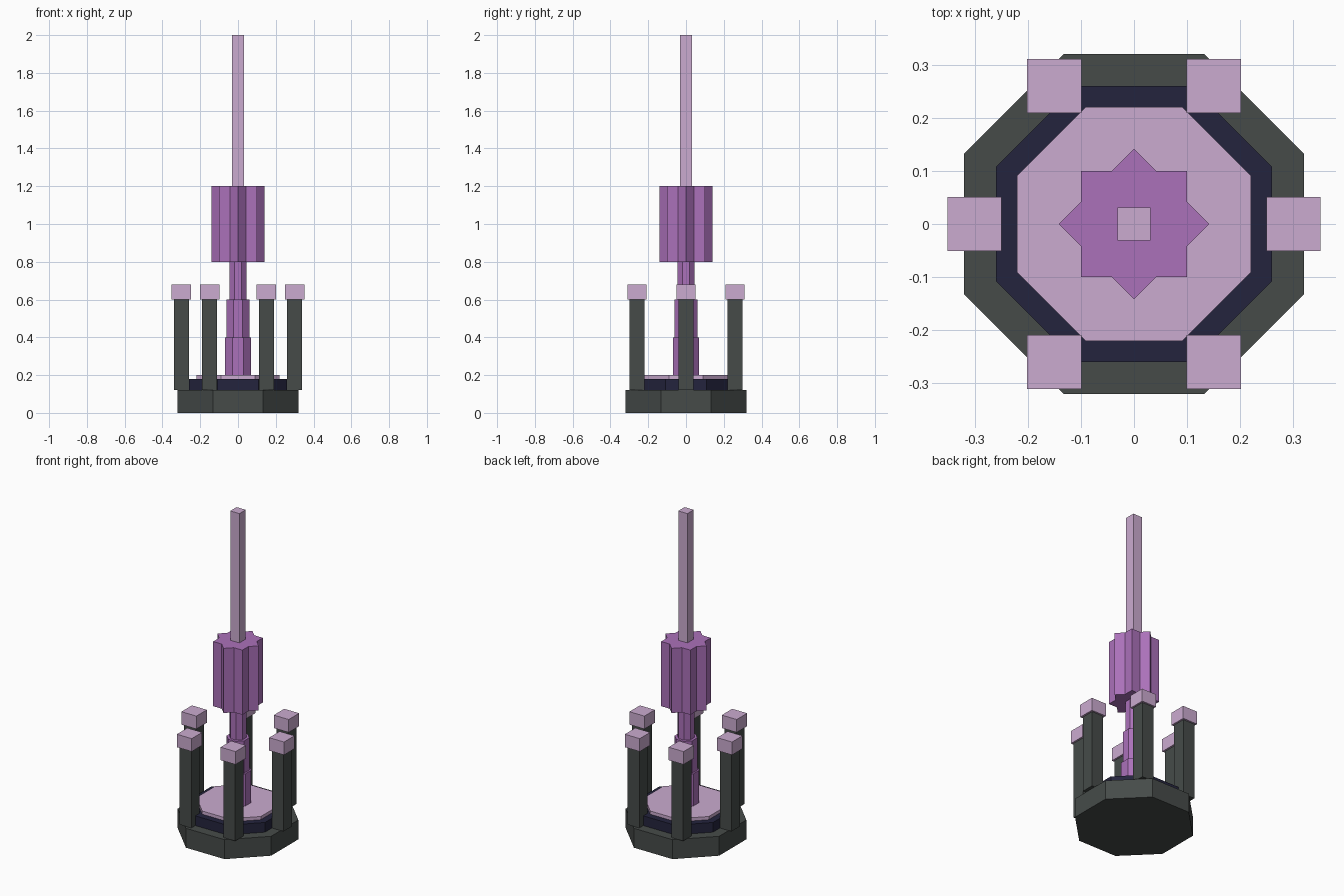
import bpy
import bmesh
from math import cos, sin, pi, radians

cube = bpy.data.objects.get("Cube")
if cube:
    bpy.data.objects.remove(cube, do_unlink=True)


def material(name, hex_code):
    """Flat material from an sRGB hex colour, stored as linear values."""
    srgb = [int(hex_code[i:i + 2], 16) / 255 for i in (0, 2, 4)]
    rgba = [((c + 0.055) / 1.055) ** 2.4 for c in srgb] + [1]
    mat = bpy.data.materials.new(name)
    mat.use_nodes = True
    mat.diffuse_color = rgba
    mat.node_tree.nodes["Principled BSDF"].inputs["Base Color"].default_value = rgba
    return mat


stone = material("dark stone", "464B49")
navy = material("navy", "24243D")
lilac = material("pale lilac", "CBABD0")
purple = material("crystal purple", "AB71BA")


def prism(name, outline, bottom, top, mat, centre=(0, 0)):
    """Extrude a flat outline from bottom to top."""
    bm = bmesh.new()
    face = bm.faces.new([bm.verts.new((x, y, 0)) for x, y in outline])
    ext = bmesh.ops.extrude_face_region(bm, geom=[face])
    for v in ext["geom"]:
        if isinstance(v, bmesh.types.BMVert):
            v.co.z = top - bottom
    bmesh.ops.recalc_face_normals(bm, faces=bm.faces)
    mesh = bpy.data.meshes.new(name)
    bm.to_mesh(mesh)
    bm.free()
    mesh.materials.append(mat)
    obj = bpy.data.objects.new(name, mesh)
    obj.location = (centre[0], centre[1], bottom)
    bpy.context.collection.objects.link(obj)
    return obj


def polygon(sides, apothem):
    """Regular polygon with flat sides facing the axes."""
    r = apothem / cos(pi / sides)
    return [(r * cos((2 * i + 1) * pi / sides), r * sin((2 * i + 1) * pi / sides))
            for i in range(sides)]


def star(half):
    """Eight-pointed star made by two crossed squares."""
    tip, notch = half / cos(pi / 4), half / cos(pi / 8)
    return [((notch if i % 2 else tip) * cos(i * pi / 8),
             (notch if i % 2 else tip) * sin(i * pi / 8)) for i in range(16)]


# Stepped octagonal base
prism("base", polygon(8, 0.32), 0, 0.12, stone)
prism("base_step", polygon(8, 0.26), 0.12, 0.18, navy)
prism("base_plate", polygon(8, 0.22), 0.18, 0.20, lilac)

# Tapering central column
prism("column_lower", polygon(8, 0.07), 0.20, 0.40, purple)
prism("column_middle", polygon(8, 0.06), 0.40, 0.60, purple)
prism("column_upper", polygon(8, 0.045), 0.60, 0.80, purple)

# Star-shaped crystal and mast
prism("crystal", star(0.1), 0.80, 1.20, purple)
prism("mast", polygon(4, 0.031), 1.20, 2.0, lilac)

# Ring of six capped pillars
for i in range(6):
    a = radians(60 * i)
    spot = (0.3 * cos(a), 0.3 * sin(a))
    prism(f"pillar_{i + 1}", polygon(4, 0.04), 0.12, 0.60, stone, spot)
    prism(f"pillar_cap_{i + 1}", polygon(4, 0.051), 0.60, 0.68, lilac, spot)
